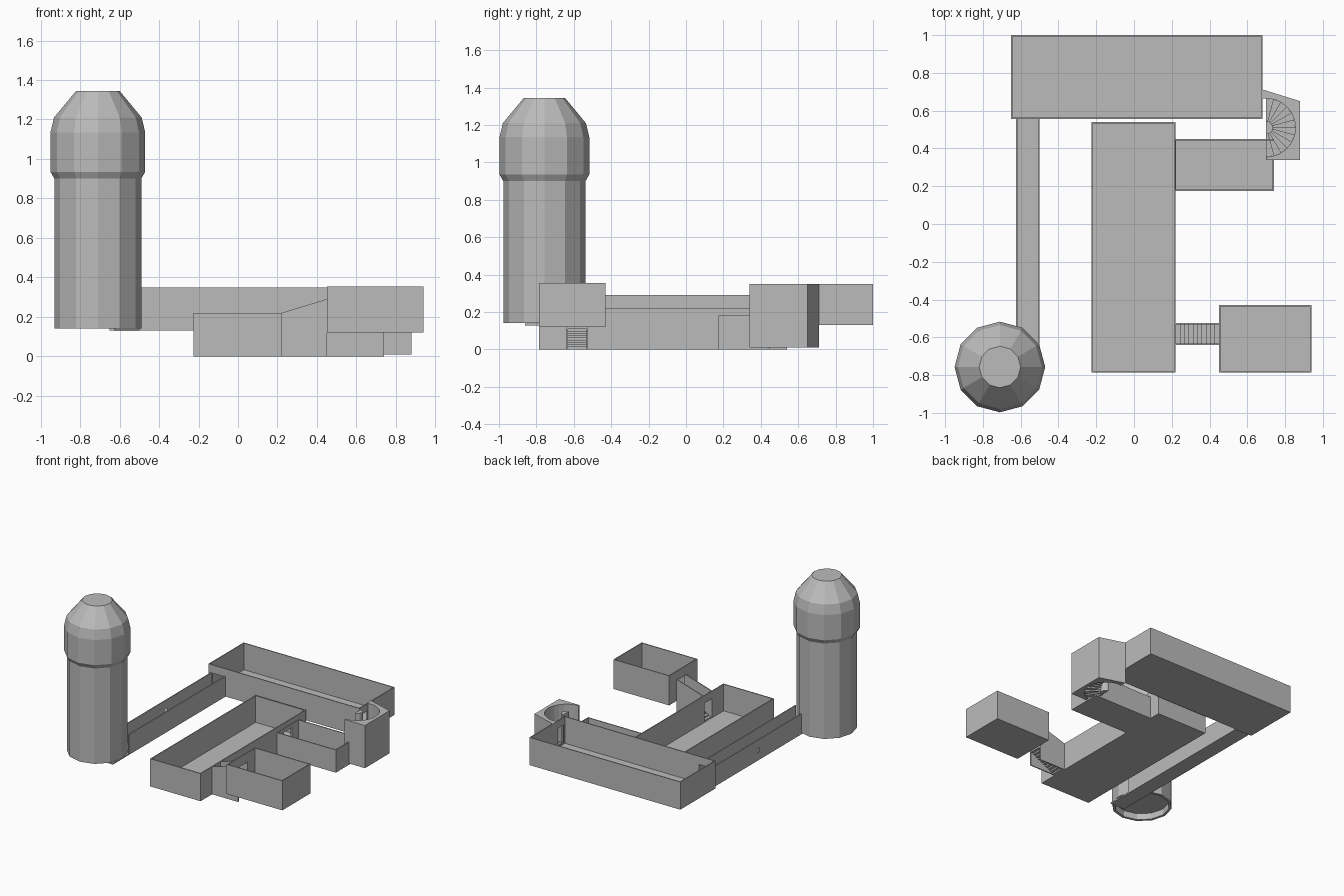
import bpy, bmesh
from math import sin, cos, radians, pi
from mathutils import Vector

cube = bpy.data.objects.get("Cube")
if cube:
    bpy.data.objects.remove(cube, do_unlink=True)

GREY = (0.5, 0.5, 0.5, 1)
grey = bpy.data.materials.new("plain_grey")
grey.use_nodes = True
grey.diffuse_color = GREY
grey.node_tree.nodes["Principled BSDF"].inputs["Base Color"].default_value = GREY


def finish(name, bm):
    bmesh.ops.recalc_face_normals(bm, faces=bm.faces)
    mesh = bpy.data.meshes.new(name)
    bm.to_mesh(mesh)
    bm.free()
    mesh.materials.append(grey)
    ob = bpy.data.objects.new(name, mesh)
    bpy.context.collection.objects.link(ob)
    return ob


def extrude(name, points, direction):
    """Solid made by sweeping one flat outline along a vector."""
    bm = bmesh.new()
    face = bm.faces.new([bm.verts.new(p) for p in points])
    result = bmesh.ops.extrude_face_region(bm, geom=[face], use_keep_orig=True)
    moved = [v for v in result["geom"] if isinstance(v, bmesh.types.BMVert)]
    bmesh.ops.translate(bm, verts=moved, vec=Vector(direction))
    return finish(name, bm)


def prism(name, outline, z0, z1):
    return extrude(name, [(x, y, z0) for x, y in outline], (0, 0, z1 - z0))


def box(name, x, y, z):
    return prism(name, [(x[0], y[0]), (x[1], y[0]), (x[1], y[1]), (x[0], y[1])], *z)


def carve(ob, cutters):
    """Cut boxes out of an object, then discard the cutters."""
    helpers = [box("cutter", *c) for c in cutters]
    for h in helpers:
        h.hide_render = True
        mod = ob.modifiers.new("cut", "BOOLEAN")
        mod.operation, mod.solver, mod.object = "DIFFERENCE", "EXACT", h
    graph = bpy.context.evaluated_depsgraph_get()
    mesh = bpy.data.meshes.new_from_object(ob.evaluated_get(graph))
    ob.modifiers.clear()
    ob.data = mesh
    for h in helpers:
        bpy.data.objects.remove(h, do_unlink=True)


def open_room(name, x, y, z, doors=(), wall=0.008):
    """Roofless room with thin walls, a floor and door openings."""
    ob = box(name, x, y, z)
    inside = ((x[0] + wall, x[1] - wall), (y[0] + wall, y[1] - wall),
              (z[0] + wall, z[1] + 0.1))
    carve(ob, [inside, *doors])


def arc(cx, cy, r, a0, a1, n):
    angles = [radians(a0 + (a1 - a0) * i / n) for i in range(n + 1)]
    return [(cx + r * cos(a), cy + r * sin(a)) for a in angles]


# Roofless rooms
open_room("back_hall", (-0.65, 0.68), (0.555, 1.0), (0.13, 0.35),
          [((-0.615, -0.51), (0.54, 0.58), (0.14, 0.285)),
           ((0.66, 0.70), (0.57, 0.66), (0.14, 0.29))])
open_room("main_hall", (-0.225, 0.22), (-0.785, 0.54), (0, 0.22),
          [((0.2, 0.24), (-0.63, -0.535), (0.01, 0.16)),
           ((0.2, 0.24), (0.26, 0.36), (0.01, 0.15))])
open_room("side_passage", (0.215, 0.74), (0.175, 0.45), (0, 0.18),
          [((0.2, 0.23), (0.26, 0.36), (0.01, 0.15)),
           ((0.72, 0.76), (0.35, 0.44), (0.01, 0.2))])
open_room("front_room", (0.45, 0.94), (-0.785, -0.43), (0.12, 0.355),
          [((0.44, 0.47), (-0.63, -0.535), (0.13, 0.28))])

# Corridor from the tower to the back hall
CX = (-0.625, -0.5)
box("corridor_floor", CX, (-0.86, 0.555), (0.128, 0.138))
outer_wall = box("corridor_outer_wall", (CX[0], CX[0] + 0.008), (-0.56, 0.555), (0.13, 0.29))
carve(outer_wall, [((-0.65, -0.6), (-0.03, -0.01), (0.19, 0.225))])
box("corridor_inner_wall", (CX[1] - 0.008, CX[1]), (-0.66, 0.555), (0.13, 0.29))

# Straight stair with sloping side walls
STEPS = 10
run = 0.23 / STEPS
for i in range(STEPS):
    top = 0.012 * (i + 1)
    box("stair_step", (0.22 + run * i, 0.22 + run * (i + 1)),
        (-0.635, -0.53), (top - 0.012, top + 0.004))
for y in (-0.64, -0.533):
    extrude("stair_side_wall",
            [(0.22, y, 0), (0.45, y, 0), (0.45, y, 0.29), (0.22, y, 0.22)], (0, 0.008, 0))

# Curved stair between the side passage and the back hall
SX, SY, SR = 0.70, 0.51, 0.155
shell = [(0.68, 0.712), (0.88, 0.65), (0.88, 0.34), (0.70, 0.34)]
prism("curved_stair_shell", shell + arc(SX, SY, SR, -90, 97, 14), 0.01, 0.35)
prism("curved_stair_post", arc(SX, SY, 0.035, -90, 90, 8), 0.01, 0.35)
FAN = 12
for i in range(FAN):
    a0 = -90 + 180 * i / FAN
    a1 = a0 + 180 / FAN
    top = 0.01 * (i + 2)
    ring = arc(SX, SY, 0.034, a0, a1, 1) + arc(SX, SY, SR, a1, a0, 1)
    prism("curved_stair_step", ring, top - 0.011, top + 0.004)

# Twelve-sided hollow tower
TX, TY, SIDES = -0.71, -0.757, 12
profile = [(0.2, 0.19), (0.2, 0.14), (0.22, 0.14), (0.22, 0.90), (0.24, 0.935),
           (0.24, 1.135), (0.222, 1.21), (0.11, 1.345)]
bm = bmesh.new()
rings = [[bm.verts.new((TX + r * cos(2 * pi * k / SIDES), TY + r * sin(2 * pi * k / SIDES), z))
          for k in range(SIDES)] for r, z in profile]
for low, high in zip(rings, rings[1:]):
    for k in range(SIDES):
        n = (k + 1) % SIDES
        bm.faces.new((low[k], low[n], high[n], high[k]))
bm.faces.new(rings[0])
bm.faces.new(rings[-1])
finish("tower", bm)
